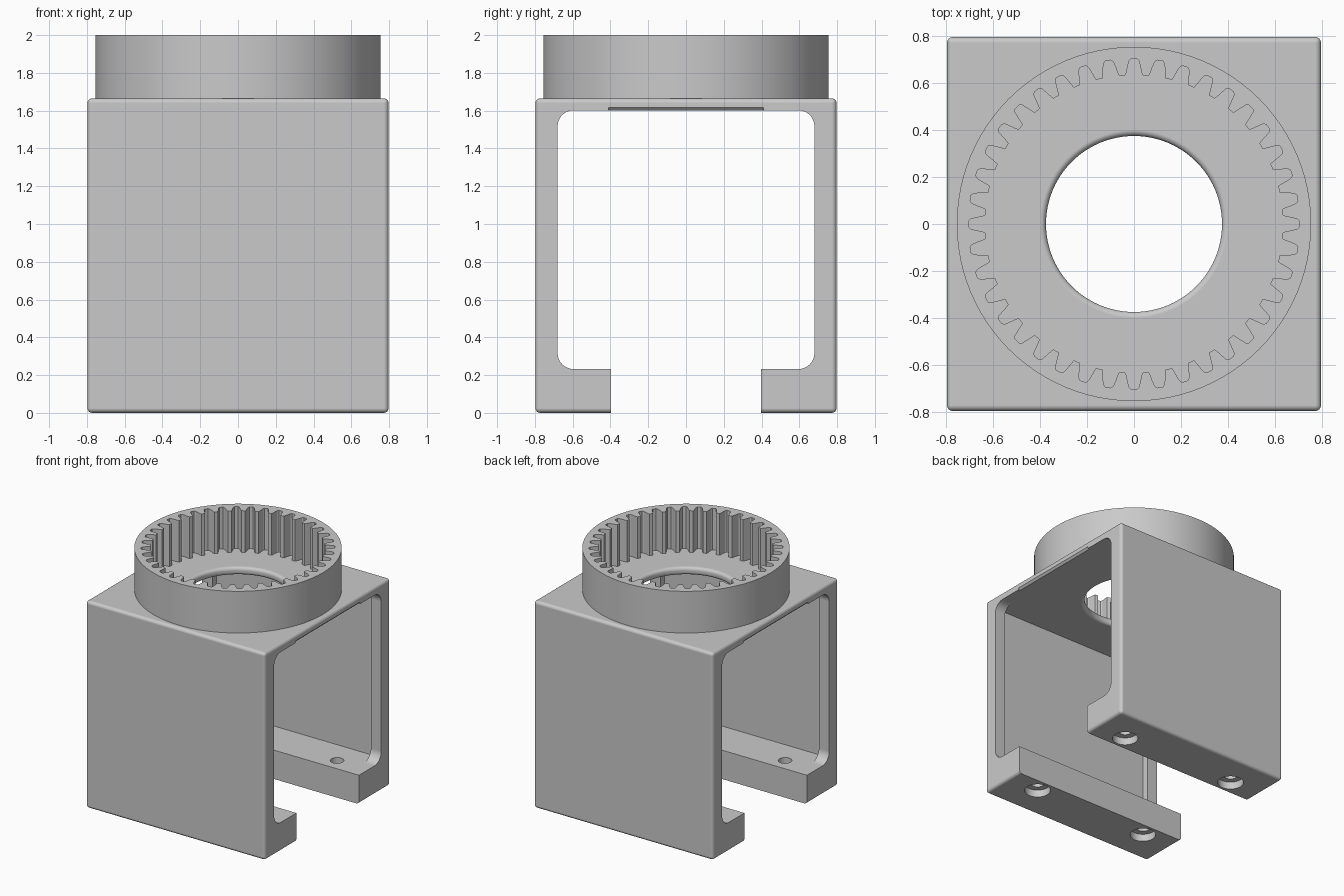
import bpy
import bmesh
from math import sin, cos, pi, radians
from mathutils import Matrix, Vector

if "Cube" in bpy.data.objects:
    bpy.data.objects.remove(bpy.data.objects["Cube"], do_unlink=True)

# Single grey material
grey = bpy.data.materials.new("plain grey")
grey.use_nodes = True
grey.diffuse_color = (0.59, 0.59, 0.59, 1)
grey.node_tree.nodes["Principled BSDF"].inputs["Base Color"].default_value = grey.diffuse_color


def make(name, bm):
    bmesh.ops.recalc_face_normals(bm, faces=bm.faces)
    mesh = bpy.data.meshes.new(name)
    bm.to_mesh(mesh)
    bm.free()
    mesh.materials.append(grey)
    obj = bpy.data.objects.new(name, mesh)
    bpy.context.collection.objects.link(obj)
    return obj


def block(name, size, center, bevel=0):
    """Box with optionally rounded edges."""
    bm = bmesh.new()
    bmesh.ops.create_cube(bm, size=1, matrix=Matrix.Translation(center) @ Matrix.Diagonal((*size, 1)))
    if bevel:
        bmesh.ops.bevel(bm, geom=bm.edges[:], offset=bevel, segments=4, profile=0.5, affect='EDGES')
    return make(name, bm)


def prism(name, outline, step):
    """Extrude a closed outline of 3D points along step."""
    bm = bmesh.new()
    face = bm.faces.new([bm.verts.new(p) for p in outline])
    new = bmesh.ops.extrude_face_region(bm, geom=[face])["geom"]
    moved = [v for v in new if isinstance(v, bmesh.types.BMVert)]
    bmesh.ops.translate(bm, verts=moved, vec=step)
    return make(name, bm)


def lathe(name, profile, x=0, y=0, sides=64):
    """Spin a (radius, z) profile into a closed solid."""
    bm = bmesh.new()
    rings = [[bm.verts.new((x + r * cos(2 * pi * i / sides), y + r * sin(2 * pi * i / sides), z))
              for i in range(sides)] for r, z in profile]
    for a, b in zip(rings, rings[1:]):
        for i in range(sides):
            j = (i + 1) % sides
            bm.faces.new((a[i], a[j], b[j], b[i]))
    bm.faces.new(rings[0])
    bm.faces.new(rings[-1])
    return make(name, bm)


def cut(obj, cutter):
    mod = obj.modifiers.new("cut", 'BOOLEAN')
    mod.operation, mod.solver, mod.object = 'DIFFERENCE', 'EXACT', cutter
    bpy.context.view_layer.objects.active = obj
    bpy.ops.object.modifier_apply(modifier=mod.name)
    bpy.data.objects.remove(cutter, do_unlink=True)


def smooth(obj, angle):
    bpy.ops.object.select_all(action='DESELECT')
    obj.select_set(True)
    bpy.context.view_layer.objects.active = obj
    bpy.ops.object.shade_smooth_by_angle(angle=radians(angle))
    mod = obj.modifiers.new("even normals", 'WEIGHTED_NORMAL')
    mod.keep_sharp, mod.weight = True, 100


HALF, TOP, CEILING, FOOT = 0.797, 1.665, 1.602, 0.232
WALL, SLOT, FILLET = 0.68, 0.397, 0.085
POCKET_X, POCKET_Y = 0.705, 0.737

# Frame block with rounded outer edges
frame = block("frame", (2 * HALF, 2 * HALF, TOP), (0, 0, TOP / 2), 0.025)

# Square-cornered inner pocket, leaving a lip around each open end
cut(frame, block("pocket", (2 * POCKET_X, 2 * POCKET_Y, CEILING - FOOT), (0, 0, (CEILING + FOOT) / 2)))

# Through opening with filleted corners and a slot between the feet
side = [(SLOT, -0.1), (SLOT, FOOT)]
for z, start in ((FOOT + FILLET, -90), (CEILING - FILLET, 0)):
    for i in range(9):
        a = radians(start + 90 * i / 8)
        side.append((WALL - FILLET + FILLET * cos(a), z + FILLET * sin(a)))
outline = side + [(-y, z) for y, z in reversed(side)]
cut(frame, prism("opening", [(-1, y, z) for y, z in outline], Vector((2, 0, 0))))

# Eased middle part of the upper opening edges
for s in (-1, 1):
    e = 0.016
    tri = [(s * (HALF - e), -0.41, CEILING - 0.0005), (s * (HALF + e), -0.41, CEILING - 0.0005),
           (s * (HALF + e), -0.41, CEILING + 2 * e)]
    cut(frame, prism("edge_ease", tri, Vector((0, 0.82, 0))))

# Central hole with rounded rims
R, F = 0.375, 0.025
arc = [radians(15 * i) for i in range(7)]
rim = [(R + F - F * sin(a), CEILING + F - F * cos(a)) for a in arc]
rim += [(R + F - F * cos(a), TOP - F + F * sin(a)) for a in arc]
cut(frame, lathe("hole", [(R + F, CEILING - 0.1)] + rim + [(R + F, TOP + 0.1)], sides=96))

# Counterbored bolt holes in the feet
for x in (-0.52, 0.52):
    for y in (-0.515, 0.515):
        bolt = [(0.097, -0.1), (0.097, 0.06), (0.05, 0.06), (0.05, 0.4)]
        cut(frame, lathe("bolt_hole", bolt, x, y, 32))
smooth(frame, 35)

# Ring with internal gear teeth
ring = lathe("gear_ring", [(0.755, TOP - 0.01), (0.755, 2)], sides=96)
TEETH = 40
half_space = [(0.635, 0.057), (0.642, 0.052), (0.67, 0.041), (0.695, 0.031), (0.705, 0.018)]
space = [(r, -a) for r, a in half_space] + [(r, a) for r, a in reversed(half_space)]
gear = [(r * cos(a + 2 * pi * k / TEETH), r * sin(a + 2 * pi * k / TEETH), TOP - 0.1)
        for k in range(TEETH) for r, a in space]
cut(ring, prism("gear_cutter", gear, Vector((0, 0, 1))))
smooth(ring, 25)
